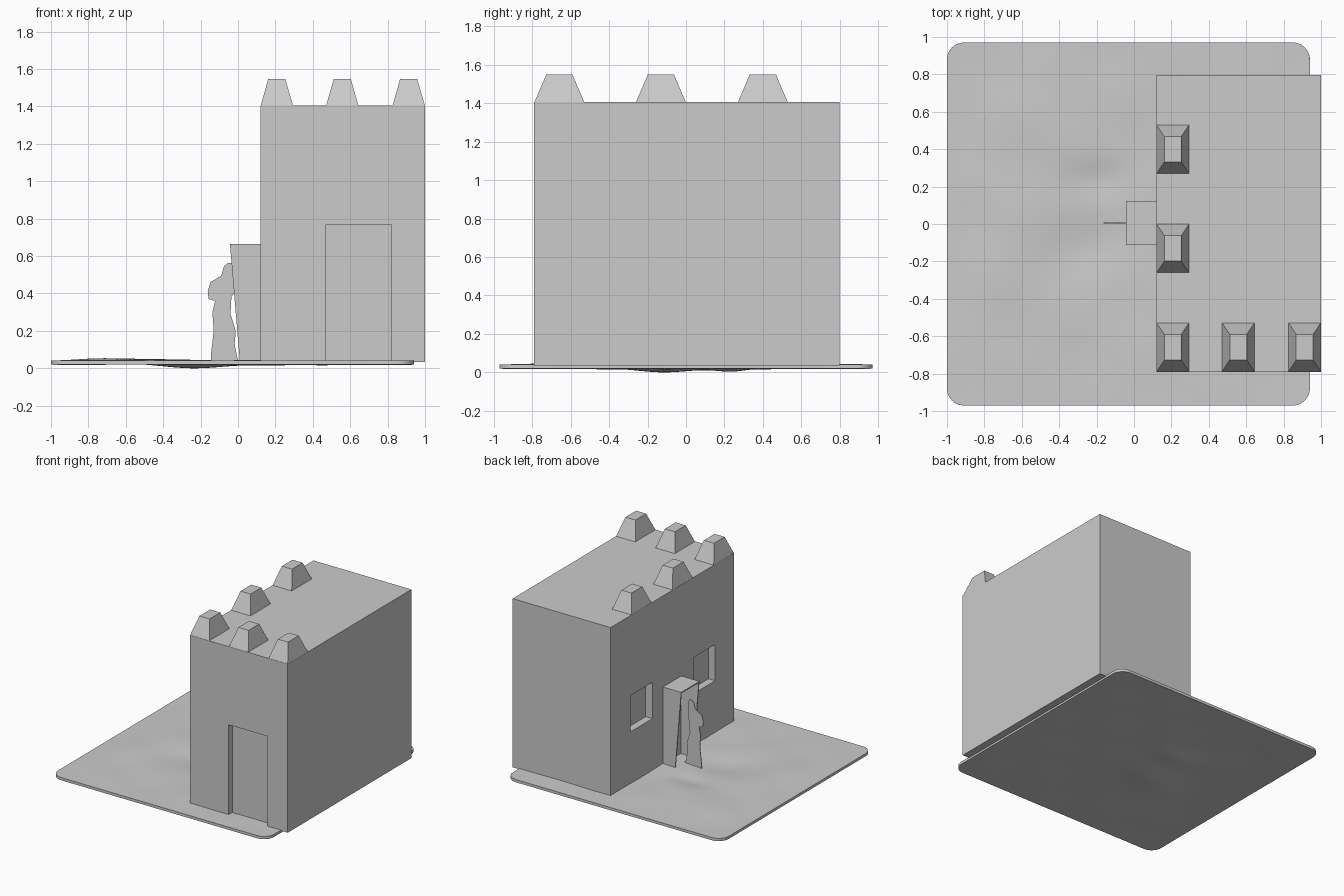
import bpy, bmesh, math

if "Cube" in bpy.data.objects:
    bpy.data.objects.remove(bpy.data.objects["Cube"])

def make_object(name, verts, faces):
    me = bpy.data.meshes.new(name)
    me.from_pydata(verts, [], faces)
    bm = bmesh.new()
    bm.from_mesh(me)
    bmesh.ops.recalc_face_normals(bm, faces=bm.faces)
    bm.to_mesh(me)
    bm.free()
    ob = bpy.data.objects.new(name, me)
    bpy.context.collection.objects.link(ob)
    return ob

def block(name, lo, hi, ix=0.0, iy=0.0):
    """Box from lo to hi; ix and iy inset the top for a tapered block."""
    (x0, y0, z0), (x1, y1, z1) = lo, hi
    v = [(x0, y0, z0), (x1, y0, z0), (x1, y1, z0), (x0, y1, z0),
         (x0+ix, y0+iy, z1), (x1-ix, y0+iy, z1), (x1-ix, y1-iy, z1), (x0+ix, y1-iy, z1)]
    f = [(3, 2, 1, 0), (4, 5, 6, 7), (0, 1, 5, 4), (1, 2, 6, 5), (2, 3, 7, 6), (3, 0, 4, 7)]
    return make_object(name, v, f)

def plate_xz(name, pts, y0, y1):
    """Extrude an x-z outline between two y positions."""
    n = len(pts)
    v = [(x, y0, z) for x, z in pts] + [(x, y1, z) for x, z in pts]
    f = [tuple(range(n)), tuple(range(2*n-1, n-1, -1))]
    f += [(i, i+n, (i+1) % n + n, (i+1) % n) for i in range(n)]
    return make_object(name, v, f)

def apply_modifiers(ob):
    bpy.ops.object.select_all(action='DESELECT')
    ob.select_set(True)
    bpy.context.view_layer.objects.active = ob
    for m in list(ob.modifiers):
        bpy.ops.object.modifier_apply(modifier=m.name)

# Gently uneven ground slab with rounded corners
CX, HX, HY, R, N = -0.03, 0.97, 0.97, 0.09, 80

def ground_height(x, y):
    def hill(cx, cy, sx, sy):
        return math.exp(-((x-cx)/sx)**2 - ((y-cy)/sy)**2)
    fade = max(0, 1 - (max(abs(x-CX)/HX, abs(y)/HY))**6)
    h = 0.013*hill(-0.72, -0.1, 0.25, 0.6) + 0.009*hill(-0.45, 0.6, 0.25, 0.2)
    h -= 0.021*hill(-0.22, -0.12, 0.2, 0.16) + 0.015*hill(-0.2, 0.24, 0.18, 0.1)
    h += 0.003*math.sin(9*x + 3*y)*math.sin(11*y - 2*x)
    return 0.042 + h*fade

def corner(x, y):
    u, v = (abs(x)-HX+R)/R, (abs(y)-HY+R)/R
    if u > 0 and v > 0:
        a, b = u*math.sqrt(1-v*v/2), v*math.sqrt(1-u*u/2)
        x, y = math.copysign(HX-R+a*R, x), math.copysign(HY-R+b*R, y)
    return x + CX, y

verts = []
for j in range(N+1):
    for i in range(N+1):
        x, y = corner(HX*(2*i/N-1), HY*(2*j/N-1))
        verts.append((x, y, ground_height(x, y)))
faces = [(k, k+1, k+N+2, k+N+1) for j in range(N) for k in range(j*(N+1), j*(N+1)+N)]
ground = make_object("ground_slab", verts, faces)
if ground.data.polygons[0].normal.z < 0:
    ground.data.flip_normals()
sol = ground.modifiers.new("thickness", 'SOLIDIFY')
sol.thickness, sol.offset = 0.022, -1
apply_modifiers(ground)
bpy.ops.object.shade_smooth_by_angle(angle=math.radians(30))
low = min(v.co.z for v in ground.data.vertices)
for v in ground.data.vertices:
    v.co.z -= low

# House block with recessed gate and two windows
house = block("house_walls", (0.12, -0.79, 0.035), (1.0, 0.797, 1.405))
cutters = [block("gate_cutter", (0.47, -0.9, -0.1), (0.82, -0.745, 0.77))]
for y0 in (-0.545, 0.26):
    cutters.append(block("window_cutter", (0.0, y0, 0.46), (0.18, y0+0.28, 0.755)))
for c in cutters:
    c.hide_render = True
    b = house.modifiers.new("recess", 'BOOLEAN')
    b.operation, b.object, b.solver = 'DIFFERENCE', c, 'EXACT'
apply_modifiers(house)
for c in cutters:
    bpy.data.objects.remove(c, do_unlink=True)

# Tapered battlements along the front and the left side of the roof
for x, y in ((0.12, -0.79), (0.47, -0.79), (0.825, -0.79), (0.12, -0.262), (0.12, 0.268)):
    block("battlement", (x, y, 1.40), (x+0.175, y+0.263, 1.548), 0.042, 0.063)

# Doorway porch: thin slanted sides and a flat lintel
side = [(0.01, 0.035), (0.125, 0.035), (0.125, 0.665), (-0.043, 0.665)]
plate_xz("porch_side_right", side, -0.112, -0.104)
plate_xz("porch_side_left", side, 0.116, 0.124)
plate_xz("porch_lintel", [(-0.042, 0.655), (0.125, 0.655), (0.125, 0.665), (-0.043, 0.665)],
         -0.112, 0.124)

# Flat cut-out figure standing in the doorway
figure = [(-0.145, 0.03), (-0.145, 0.07), (-0.13, 0.2), (-0.137, 0.3), (-0.122, 0.36),
          (-0.157, 0.37), (-0.162, 0.41), (-0.148, 0.46), (-0.09, 0.495), (-0.075, 0.545),
          (-0.055, 0.562), (-0.035, 0.562), (-0.025, 0.53), (-0.022, 0.40), (-0.035, 0.385),
          (-0.04, 0.29), (-0.012, 0.2), (-0.018, 0.13), (-0.005, 0.06), (0.008, 0.03)]
plate_xz("flat_figure", figure, 0.003, 0.008)
